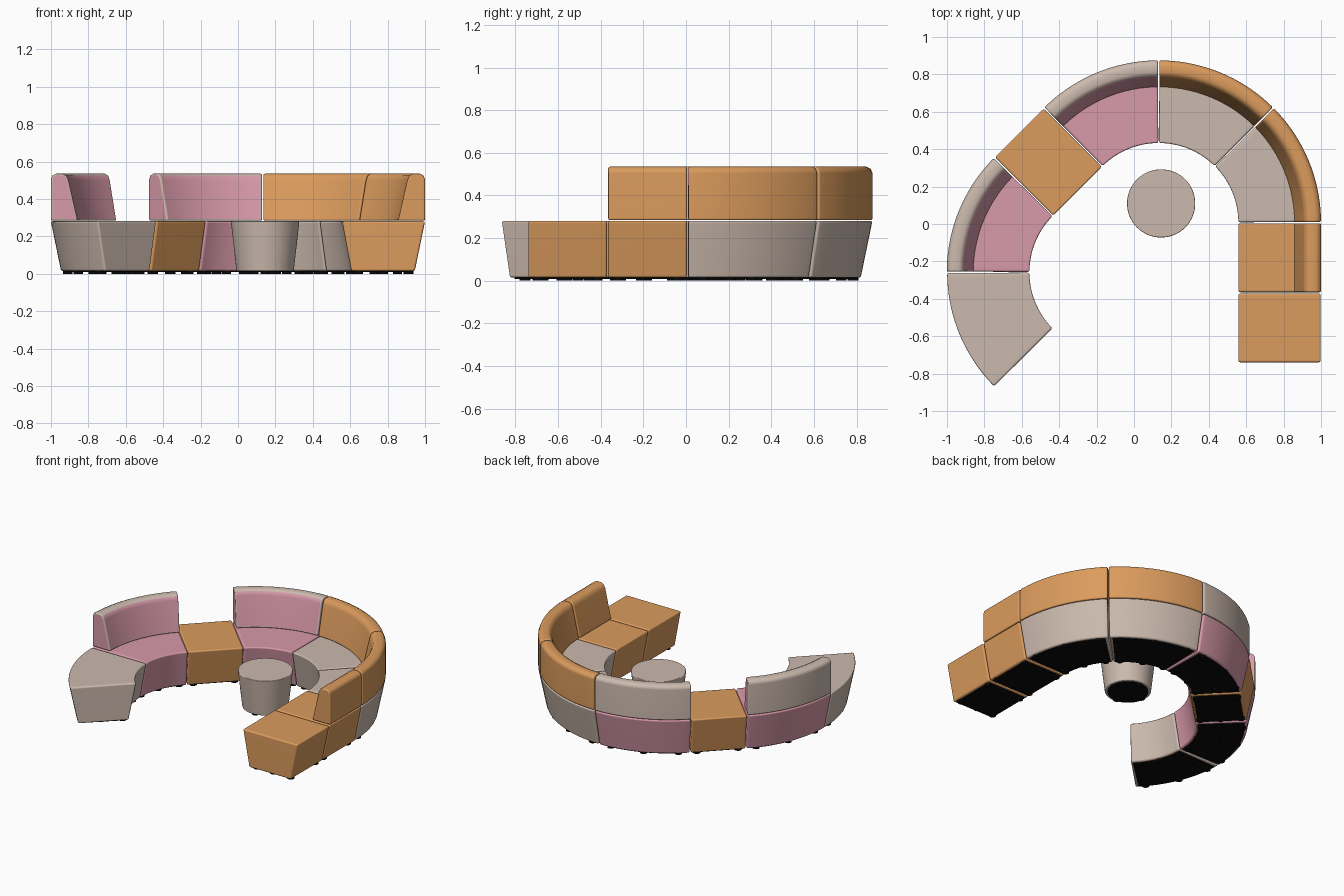
import bpy, bmesh
from math import radians, cos, sin, pi
from mathutils import Vector, Matrix

cube = bpy.data.objects.get("Cube")
if cube:
    bpy.data.objects.remove(cube, do_unlink=True)


def material(name, rgb):
    m = bpy.data.materials.new(name)
    m.use_nodes = True
    m.diffuse_color = (*rgb, 1)
    m.node_tree.nodes["Principled BSDF"].inputs["Base Color"].default_value = (*rgb, 1)
    return m


BEIGE = material("beige fabric", (0.60, 0.49, 0.42))
PINK = material("pink fabric", (0.69, 0.32, 0.40))
ORANGE = material("orange fabric", (0.71, 0.33, 0.11))
BLACK = material("black plastic", (0.003, 0.003, 0.003))


def finish(bm, name, mats, bevel=0.0):
    """Round the hard edges, shade and link one part."""
    bmesh.ops.recalc_face_normals(bm, faces=bm.faces[:])
    if bevel:
        hard = [e for e in bm.edges if e.calc_face_angle(0) > 0.9]
        bmesh.ops.bevel(bm, geom=hard, offset=bevel, segments=3, profile=0.5,
                        affect='EDGES', clamp_overlap=True)
    mesh = bpy.data.meshes.new(name)
    bm.to_mesh(mesh)
    bm.free()
    for m in mats:
        mesh.materials.append(m)
    ob = bpy.data.objects.new(name, mesh)
    bpy.context.collection.objects.link(ob)
    bpy.ops.object.select_all(action='DESELECT')
    ob.select_set(True)
    bpy.context.view_layer.objects.active = ob
    bpy.ops.object.shade_smooth_by_angle(angle=radians(45))
    if bevel:
        wn = ob.modifiers.new("flat face normals", 'WEIGHTED_NORMAL')
        wn.keep_sharp = True
    return ob


def track(centre, angle, turn, length):
    """Map (t along, u outward, z) to space for a curved or straight module."""
    def place(t, u, z):
        a = angle + turn * t
        tangent = Vector((-sin(a), cos(a), 0))
        return centre + u * Vector((cos(a), sin(a), 0)) + tangent * length * t + Vector((0, 0, z))
    return place


def sweep(name, place, profile, margin, steps, mats, bevel, inner_edges=()):
    """Carry a closed profile along a module; chosen edges and ends take slot 1."""
    bm = bmesh.new()
    rings = []
    for i in range(steps + 1):
        t = margin + (1 - 2 * margin) * i / steps
        rings.append([bm.verts.new(place(t, u, z)) for u, z in profile])
    n = len(profile)
    for a, b in zip(rings, rings[1:]):
        for j in range(n):
            k = (j + 1) % n
            f = bm.faces.new((a[j], a[k], b[k], b[j]))
            f.material_index = int(j in inner_edges)
    for ring in (rings[0], rings[-1]):
        bm.faces.new(ring).material_index = len(mats) - 1
    finish(bm, name, mats, bevel)


def pucks(name, points, radius=0.025):
    bm = bmesh.new()
    for p in points:
        bmesh.ops.create_cone(bm, cap_ends=True, segments=16, radius1=radius, radius2=radius,
                              depth=0.014, matrix=Matrix.Translation((p.x, p.y, 0.007)))
    finish(bm, name, [BLACK])


INNER, OUTER, SEAT = 0.424, 0.868, 0.281
BASE = [(INNER + 0.05, 0.014), (OUTER - 0.055, 0.014), (OUTER, SEAT), (INNER, SEAT)]
PLATE = [(0.49, 0.009), (0.797, 0.009), (0.797, 0.016), (0.49, 0.016)]
BACK = [(0.724, 0.284), (OUTER, 0.284), (OUTER, 0.505), (0.86, 0.525), (0.84, 0.535),
        (0.805, 0.535), (0.785, 0.525), (0.773, 0.50)]

# name, curved, seat colour, backrest (outside, inside) or None
MODULES = [
    ("left_end_seat", False, ORANGE, None),
    ("left_straight", False, ORANGE, (ORANGE, ORANGE)),
    ("left_corner", True, BEIGE, (ORANGE, ORANGE)),
    ("rear_left_corner", True, BEIGE, (ORANGE, ORANGE)),
    ("rear_right_corner", True, PINK, (BEIGE, PINK)),
    ("right_stool", False, ORANGE, None),
    ("right_corner", True, PINK, (BEIGE, PINK)),
    ("right_end_seat", True, BEIGE, None),
]

# Chain the modules end to end
centre, angle = Vector((0.132, -0.743, 0)), 0.0
for name, curved, seat, back in MODULES:
    turn, length = (pi / 4, 0) if curved else (0, 0.375)
    span = turn * 0.65 if curved else length
    steps = 18 if curved else 1
    place = track(centre, angle, turn, length)
    sweep(name + "_base", place, BASE, 0.003 / span, steps, [seat], 0.011)
    sweep(name + "_underside", place, PLATE, 0.02 / span, steps, [BLACK], 0)
    if back:
        sweep(name + "_backrest", place, BACK, 0.003 / span, steps, list(back), 0.009, (6, 7))
    rows = (0.12, 0.5, 0.88) if curved else (0.13, 0.87)
    pucks(name + "_feet", [place(t, u, 0) for t in rows for u in (0.51, 0.645, 0.78)])
    centre = centre + Vector((-sin(angle), cos(angle), 0)) * length
    angle += turn

# Round table in the middle
spot = Vector((0.145, 0.11, 0))
bm = bmesh.new()
bmesh.ops.create_cone(bm, cap_ends=True, segments=64, radius1=0.153, radius2=0.183, depth=SEAT - 0.014,
                      matrix=Matrix.Translation(spot + Vector((0, 0, (SEAT + 0.014) / 2))))
finish(bm, "table", [BEIGE], 0.006)
bm = bmesh.new()
bmesh.ops.create_cone(bm, cap_ends=True, segments=48, radius1=0.135, radius2=0.135, depth=0.007,
                      matrix=Matrix.Translation(spot + Vector((0, 0, 0.0125))))
finish(bm, "table_underside", [BLACK])
pucks("table_feet", [spot + 0.115 * Vector((cos(i * pi / 2), sin(i * pi / 2), 0)) for i in range(4)])
